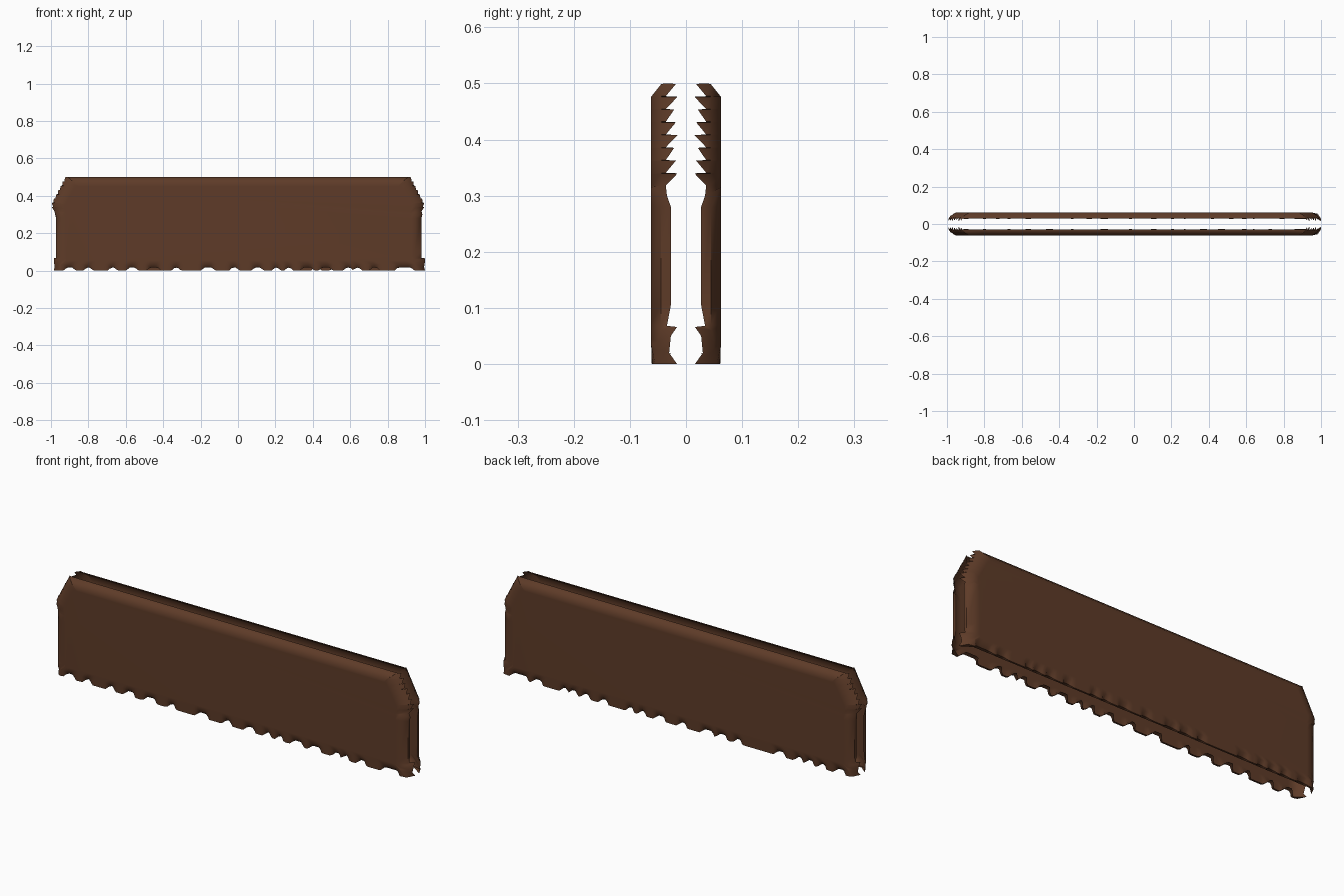
import bpy, bmesh, math

if "Cube" in bpy.data.objects:
    bpy.data.objects.remove(bpy.data.objects["Cube"])

brown = bpy.data.materials.new("dark brown")
brown.diffuse_color = (0.112, 0.044, 0.021, 1)
brown.use_nodes = True
brown.node_tree.nodes["Principled BSDF"].inputs["Base Color"].default_value = brown.diffuse_color

# Notches along the lower edge: (centre x, half width)
SHARED = [(-.90, .025), (-.80, .018), (-.67, .018), (-.565, .025), (-.33, .018),
          (-.16, .03), (-.02, .02), (.105, .025), (.205, .016), (.272, .016),
          (.59, .02), (.64, .016), (.89, .045)]
EXTRA = {"front": [(-.45, .03), (.37, .03), (.47, .03), (.73, .02)],
         "back": [(-.73, .02), (-.24, .025), (.42, .02), (.52, .02), (.79, .025)]}


def notch(x, notches):
    """0 on the hanging tabs, 1 inside a notch, with a soft step between."""
    d = min(abs(x - c) - w for c, w in notches)
    t = min(1, max(0, .5 - d / .024))
    return t * t * (3 - 2 * t)


def bottom_rows(notches):
    rows = []
    n = 160
    for i in range(n + 1):
        x = -.945 + 1.89 * i / n
        h = notch(x, notches)
        rows.append(((x, .032, .062),
                     (x, .016 * h, .061 - .015 * h),
                     (x, .019 * h, .052 - .026 * h)))
    return rows


def end_rows(side):
    """Rows going up one end; each row is panel edge, rim edge, inner edge."""
    w = .98 if side > 0 else .972
    foot = 1.0 if side > 0 else .985
    rows = [((.948, .032, .062), (foot - .02, 0, .055), (foot, 0, .016)),
            ((.945, .035, .062), (foot - .02, .025, .05), (foot - .005, .02, .03)),
            ((.945, .045, .062), (foot - .015, .04, .05), (foot, .05, .027)),
            ((.945, .06, .062), (w, .06, .046), (foot, .066, .016)),
            ((.945, .07, .062), (w, .07, .045), (w, .068, .034)),
            ((.945, .11, .062), (w, .105, .045), (w, .105, .027)),
            ((.945, .28, .062), (w, .28, .045), (w, .28, .027)),
            ((.95, .315, .062), (w, .305, .045), (w + .006, .30, .034))]
    # Saw-toothed slope of the upper corner
    steps = 8
    for k in range(steps):
        z0 = .318 + .182 * k / steps
        z1 = .318 + .182 * (k + 1) / steps

        def out(z):
            return 1.0 - max(0, z - .355) * .52 - max(0, .355 - z) * .3

        for z, y in ((z0, .036), (z1 - .001, .015 + .003 * (k % 3))):
            e = out(z)
            zq = min(.475, z)
            rows.append(((e - .045, zq - .002 + .0005 * k, .062),
                         (e - .016, z, .044), (e - (.008 if y > .03 else 0), z, y)))
    return [tuple((side * x, z, y) for x, z, y in r) for r in rows]


def top_rows():
    rows = []
    for i in range(21):
        x = .90 - 1.80 * i / 20
        rows.append(((x * .975, .475, .062), (x * 1.01, .5, .038), (x * 1.02, .5, .03)))
    return rows


def make_shell(name, key, sign):
    rows = (bottom_rows(SHARED + EXTRA[key]) + end_rows(1) + top_rows()
            + end_rows(-1)[::-1])
    bm = bmesh.new()
    loops = [[], [], [], []]
    for panel, rim, inner in rows:
        # Extra ring keeps the broad panel flat
        ring = (panel[0] * .975, .25 + (panel[1] - .25) * .9, .0625)
        for loop, (x, z, y) in zip(loops, (ring, panel, rim, inner)):
            loop.append(bm.verts.new((x, sign * y, z)))

    def face(vs):
        bm.faces.new(vs if sign < 0 else vs[::-1])

    face(loops[0])
    n = len(rows)
    for a, b in zip(loops, loops[1:]):
        for i in range(n):
            j = (i + 1) % n
            face([a[i], b[i], b[j], a[j]])
    bmesh.ops.triangulate(bm, faces=[f for f in bm.faces if len(f.verts) > 4])
    me = bpy.data.meshes.new(name)
    bm.to_mesh(me)
    bm.free()
    me.materials.append(brown)
    ob = bpy.data.objects.new(name, me)
    bpy.context.collection.objects.link(ob)
    bpy.ops.object.select_all(action='DESELECT')
    ob.select_set(True)
    bpy.context.view_layer.objects.active = ob
    bpy.ops.object.shade_smooth_by_angle(angle=math.radians(50))


# Two open half shells facing each other
make_shell("front_shell", "front", -1)
make_shell("back_shell", "back", 1)
